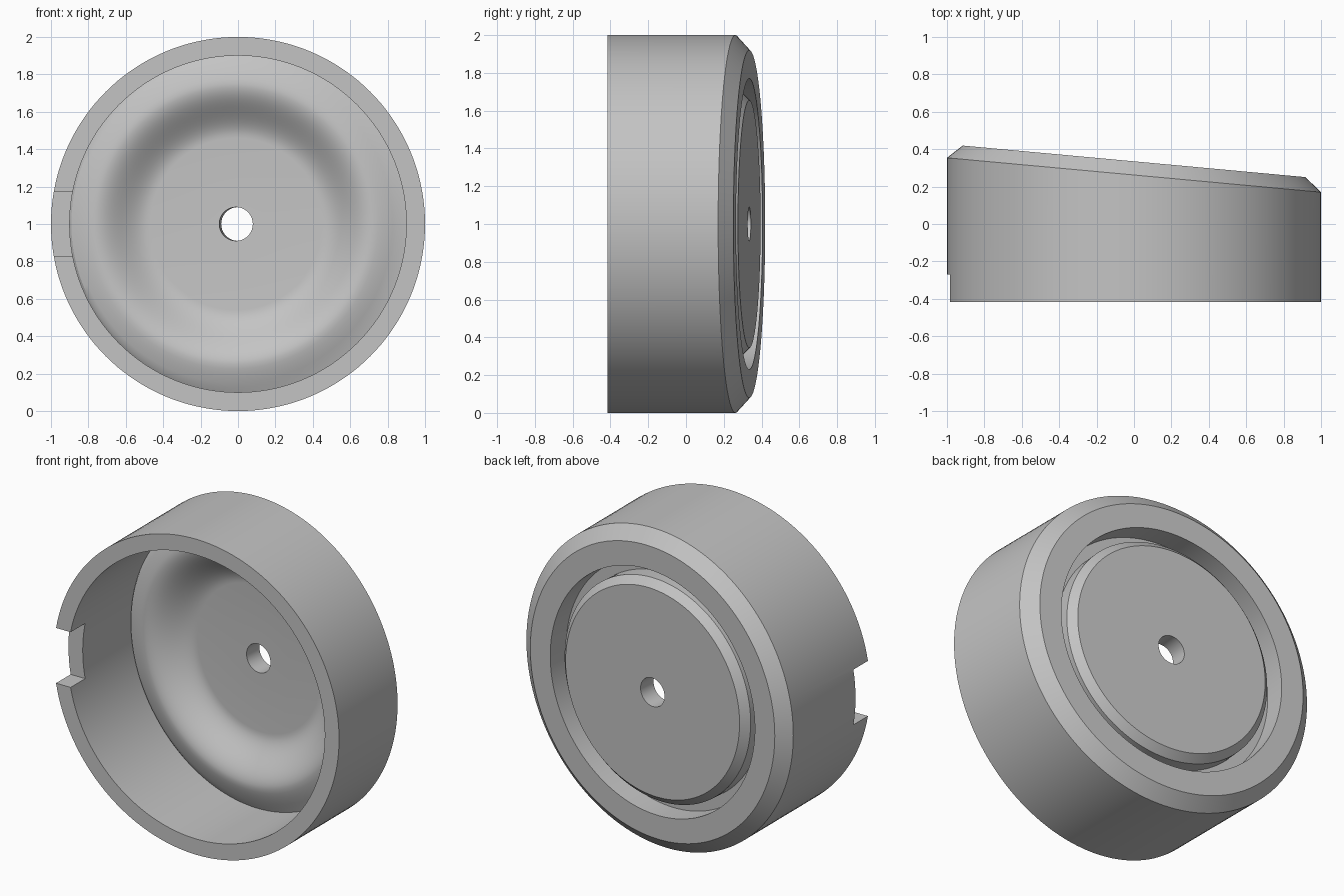
import bpy, bmesh, math
from mathutils import Vector

cube = bpy.data.objects.get("Cube")
if cube:
    bpy.data.objects.remove(cube, do_unlink=True)

SEGMENTS = 144
SLOPE = 0.092          # back face leans across x
BACK = 0.335           # back face height on the axis
FRONT = -0.416
TILT = math.atan(SLOPE)

grey = bpy.data.materials.new("light_grey")
grey.use_nodes = True
colour = (0.55, 0.55, 0.55, 1)
grey.diffuse_color = colour
grey.node_tree.nodes["Principled BSDF"].inputs["Base Color"].default_value = colour


def straight(r, y):
    """Ring square to the main axis."""
    return lambda a: Vector((r * math.cos(a), y, 1 + r * math.sin(a)))


def sheared(r, depth):
    """Ring on the main cylinder, cut parallel to the leaning back."""
    return lambda a: Vector((r * math.cos(a), BACK - depth - SLOPE * r * math.cos(a),
                             1 + r * math.sin(a)))


def tilted(r, depth):
    """Ring turned with the leaning back."""
    def point(a):
        x = r * math.cos(a)
        return Vector((x * math.cos(TILT) - depth * math.sin(TILT),
                       BACK - depth * math.cos(TILT) - x * math.sin(TILT),
                       1 + r * math.sin(a)))
    return point


# outer wall, chamfer, back rim, groove, centre disc and hole
rings = [straight(0.9, FRONT), straight(1.0, FRONT), sheared(1.0, 0.073)]
rings += [tilted(r, d) for r, d in
          [(0.92, 0), (0.77, 0), (0.77, 0.14), (0.7, 0.14), (0.7, 0.045),
           (0.655, 0), (0.09, 0), (0.09, 0.115)]]

# smooth inner floor: flat centre, swelling to a ridge behind the groove
STEPS = 14
for i in range(STEPS + 1):
    t = i / STEPS
    rings.append(tilted(0.46 + 0.29 * t, 0.115 + 0.07 * (1 - math.cos(math.pi * t))))
for i in range(1, 6):
    t = i / 6
    rings.append(tilted(0.75 + 0.15 * t, 0.255 - 0.05 * t ** 1.4))
rings.append(sheared(0.9, 0.205))

bm = bmesh.new()
loops = [[bm.verts.new(ring(2 * math.pi * k / SEGMENTS)) for k in range(SEGMENTS)]
         for ring in rings]
for i, lower in enumerate(loops):
    upper = loops[(i + 1) % len(loops)]
    for k in range(SEGMENTS):
        n = (k + 1) % SEGMENTS
        bm.faces.new((lower[k], lower[n], upper[n], upper[k]))
bmesh.ops.recalc_face_normals(bm, faces=bm.faces)
mesh = bpy.data.meshes.new("cap_body")
bm.to_mesh(mesh)
bm.free()
mesh.materials.append(grey)
cap = bpy.data.objects.new("cap_body", mesh)
bpy.context.collection.objects.link(cap)

# notch through the side wall at the open front
bpy.ops.mesh.primitive_cube_add(size=1, location=(-1, -0.42, 1))
cutter = bpy.context.object
cutter.name = "notch_cutter"
cutter.scale = (0.4, 0.3, 0.35)
cutter.hide_render = True
cutter.data.materials.append(grey)

bpy.ops.object.select_all(action="DESELECT")
cap.select_set(True)
bpy.context.view_layer.objects.active = cap
notch = cap.modifiers.new("notch", "BOOLEAN")
notch.operation = "DIFFERENCE"
notch.solver = "EXACT"
notch.object = cutter
bpy.ops.object.modifier_apply(modifier=notch.name)
bpy.data.objects.remove(cutter, do_unlink=True)
bpy.ops.object.shade_smooth_by_angle(angle=math.radians(25))
